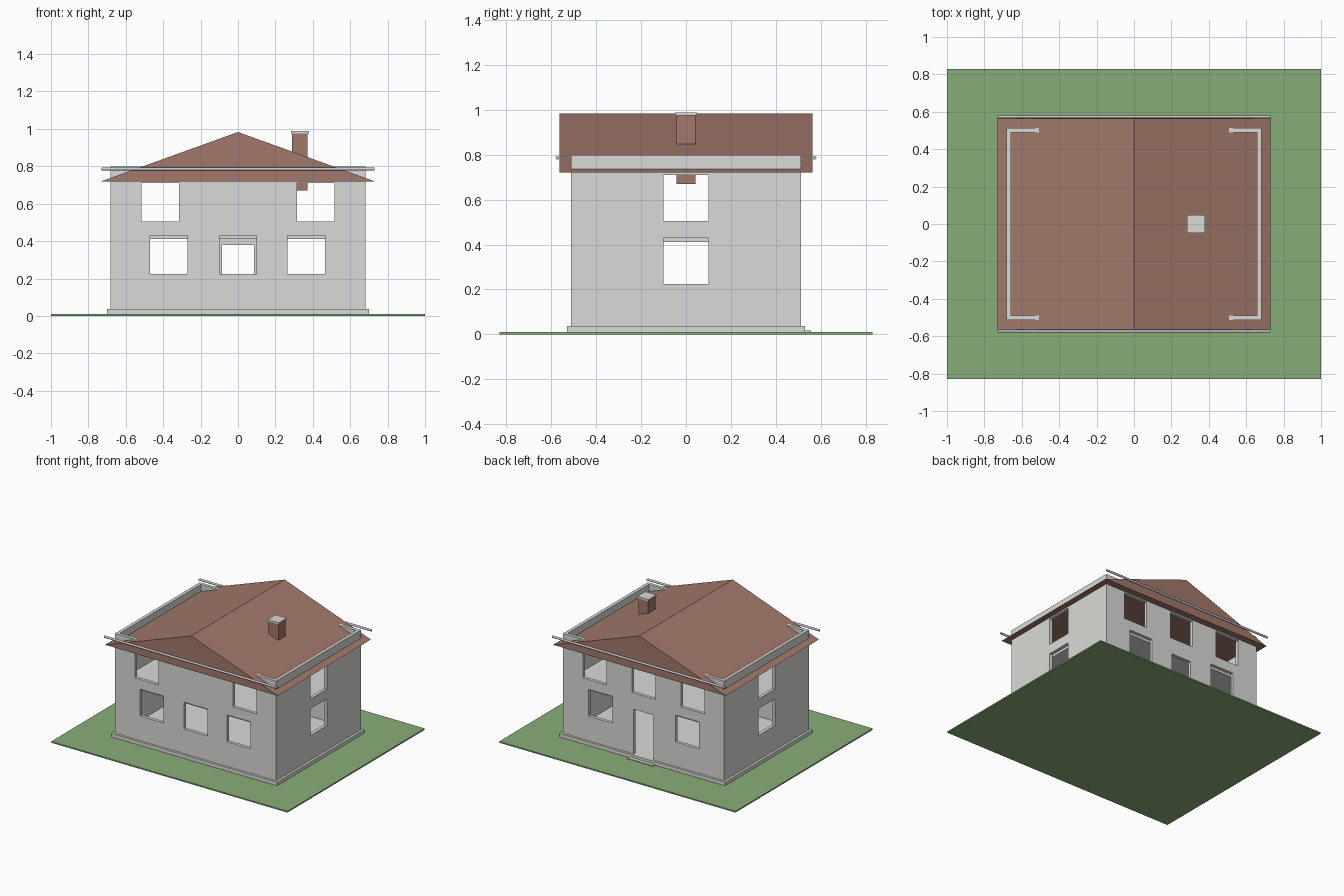
import bpy, bmesh
from mathutils import Matrix, Vector

cube = bpy.data.objects.get("Cube")
if cube:
    bpy.data.objects.remove(cube, do_unlink=True)


def material(name, rgb):
    m = bpy.data.materials.new(name)
    m.use_nodes = True
    m.diffuse_color = (*rgb, 1)
    m.node_tree.nodes["Principled BSDF"].inputs["Base Color"].default_value = (*rgb, 1)
    return m


GREEN = material("lawn green", (0.25, 0.42, 0.19))
BROWN = material("roof brown", (0.36, 0.19, 0.145))
PLASTER = material("pale plaster", (0.7, 0.7, 0.68))
METAL = material("gutter grey", (0.58, 0.6, 0.61))


def boxes(name, mat, *bounds):
    """One object made of boxes, each given as (x0, x1, y0, y1, z0, z1)."""
    bm = bmesh.new()
    for x0, x1, y0, y1, z0, z1 in bounds:
        centre = Vector((x0 + x1, y0 + y1, z0 + z1)) / 2
        size = Matrix.Diagonal((x1 - x0, y1 - y0, z1 - z0, 1))
        bmesh.ops.create_cube(bm, size=1, matrix=Matrix.Translation(centre) @ size)
    return finish(name, mat, bm)


def finish(name, mat, bm):
    mesh = bpy.data.meshes.new(name)
    bm.to_mesh(mesh)
    bm.free()
    mesh.materials.append(mat)
    ob = bpy.data.objects.new(name, mesh)
    bpy.context.collection.objects.link(ob)
    return ob


# Ground, plinth and back doorstep
boxes("lawn", GREEN, (-1, 1, -0.83, 0.83, 0, 0.01))
boxes("plinth", PLASTER, (-0.7, 0.7, -0.53, 0.53, 0.005, 0.037))
boxes("doorstep", PLASTER, (-0.11, 0.11, 0.5, 0.556, 0.005, 0.017))

# Hollow walls
W, D, T, TOP = 0.682, 0.513, 0.025, 0.8
walls = boxes("walls", PLASTER, (-W, W, -D, D, 0.03, TOP))
cavity = boxes("cavity_cutter", PLASTER, (T - W, W - T, T - D, D - T, -0.1, 1))

# Window and door openings
LOWER, UPPER, HALF = (0.225, 0.43), (0.505, 0.71), 0.1
holes = []
for side in (-1, 1):
    y0, y1 = sorted((side * (D - 0.05), side * (D + 0.05)))
    x0, x1 = sorted((side * (W - 0.05), side * (W + 0.05)))
    for x in (-0.37, 0.365):
        holes.append((x - HALF, x + HALF, y0, y1, *LOWER))
    for x in (-0.415, 0.415):
        holes.append((x - HALF, x + HALF, y0, y1, *UPPER))
    for level in (LOWER, UPPER):
        holes.append((x0, x1, -HALF, HALF, *level))
front, back = (-D - 0.05, 0.05 - D), (D - 0.05, D + 0.05)
holes.append((-HALF, HALF, *front, *LOWER))
holes.append((-HALF, HALF, *back, *UPPER))
holes.append((-0.085, 0.085, *back, 0.037, 0.38))
openings = boxes("opening_cutter", PLASTER, *holes)

for cutter in (cavity, openings):
    mod = walls.modifiers.new(cutter.name, "BOOLEAN")
    mod.operation, mod.solver, mod.object = "DIFFERENCE", "EXACT", cutter
bpy.context.view_layer.update()
evaluated = walls.evaluated_get(bpy.context.evaluated_depsgraph_get())
walls_mesh = bpy.data.meshes.new_from_object(evaluated)
walls.modifiers.clear()
walls.data = walls_mesh
for cutter in (cavity, openings):
    bpy.data.objects.remove(cutter, do_unlink=True)

# Upper floor slab
boxes("upper_floor", PLASTER, (T - W, W - T, T - D, D - T, 0.411, 0.44))

# Gabled roof: a triangle pushed from front to back
bm = bmesh.new()
profile = [(-0.73, 0.72), (0.73, 0.72), (0, 0.983)]
gable = bm.faces.new([bm.verts.new((x, -0.564, z)) for x, z in profile])
moved = bmesh.ops.extrude_face_region(bm, geom=[gable])["geom"]
bmesh.ops.translate(bm, vec=(0, 1.128, 0),
                    verts=[v for v in moved if isinstance(v, bmesh.types.BMVert)])
bmesh.ops.recalc_face_normals(bm, faces=bm.faces)
finish("roof", BROWN, bm)

# Chimney with cap
boxes("chimney", BROWN, (0.29, 0.372, -0.043, 0.043, 0.67, 0.977))
boxes("chimney_cap", PLASTER, (0.284, 0.379, -0.048, 0.048, 0.975, 0.988))

# Round gutters across both gable ends
for name, y in (("front_gutter", -0.573), ("back_gutter", 0.573)):
    bm = bmesh.new()
    bmesh.ops.create_cone(bm, cap_ends=True, segments=12, radius1=0.008, radius2=0.008,
                          depth=1.46, matrix=Matrix.Translation((0, y, 0.786))
                          @ Matrix.Rotation(1.5708, 4, "Y"))
    gutter = finish(name, METAL, bm)
    for face in gutter.data.polygons:
        face.use_smooth = len(face.vertices) == 4
